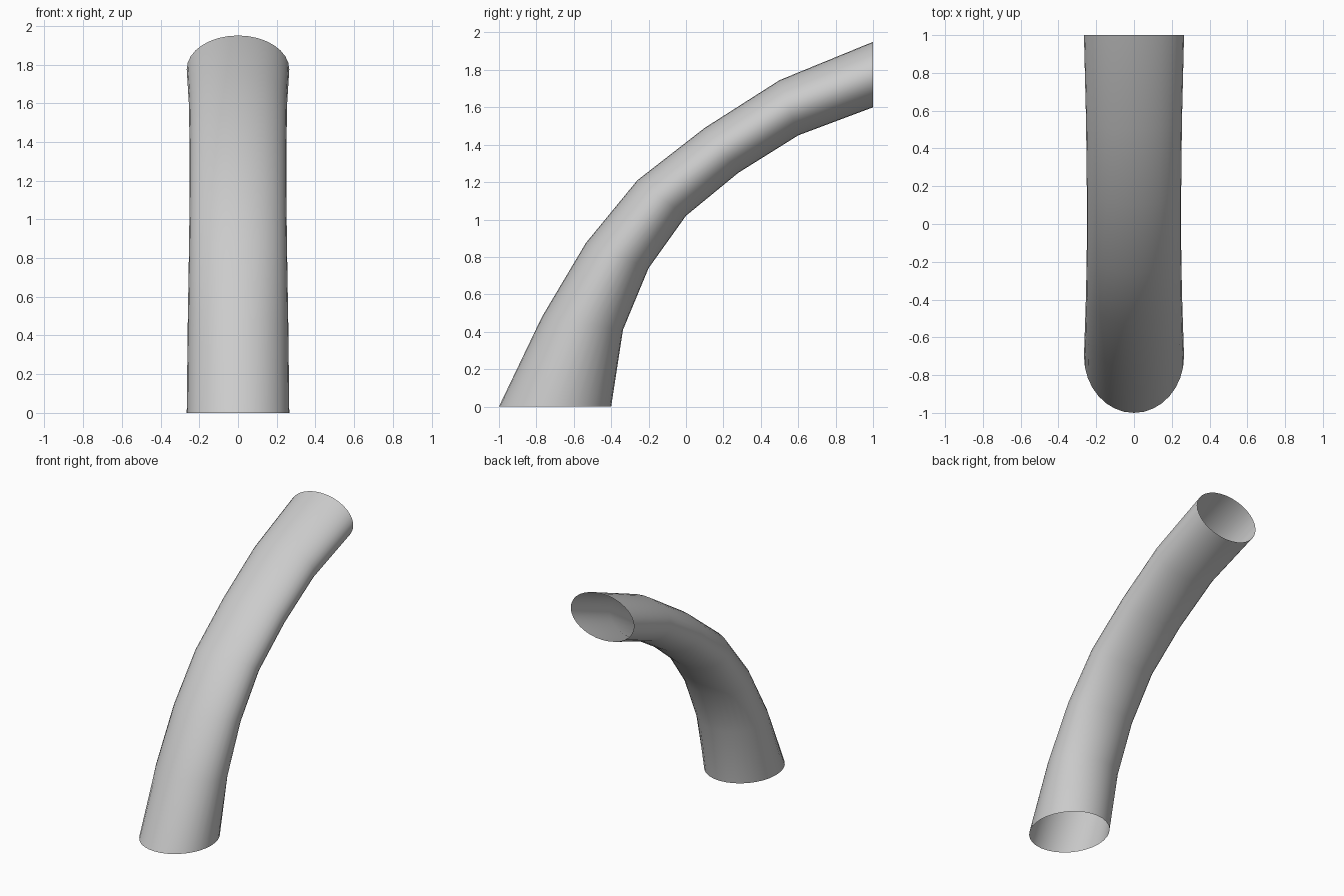
import bpy, bmesh
from math import cos, sin, pi
from mathutils import Vector

if "Cube" in bpy.data.objects:
    bpy.data.objects.remove(bpy.data.objects["Cube"])

SIDES = 32
# Side-view outline (y, z) of the outer and inner bend, and half width of each ring
outer = [(-1, 0), (-.77, .48), (-.535, .875), (-.26, 1.21), (.10, 1.49), (.50, 1.745), (1, 1.95)]
inner = [(-.40, 0), (-.337, .41), (-.20, .74), (0, 1.02), (.28, 1.25), (.60, 1.45), (1, 1.60)]
widths = [.265, .26, .254, .25, .25, .254, .265]

# Open bent tube: elliptical rings bridged together
bm = bmesh.new()
rings = []
for (yo, zo), (yi, zi), w in zip(outer, inner, widths):
    o, i = Vector((0, yo, zo)), Vector((0, yi, zi))
    mid, half = (o + i) / 2, (i - o) / 2
    angles = [2 * pi * k / SIDES for k in range(SIDES)]
    rings.append([bm.verts.new(mid + half * sin(a) + Vector((w * cos(a), 0, 0))) for a in angles])
for lo, hi in zip(rings, rings[1:]):
    for k in range(SIDES):
        n = (k + 1) % SIDES
        bm.faces.new((lo[k], lo[n], hi[n], hi[k])).smooth = True

mesh = bpy.data.meshes.new("bent_tube")
bm.to_mesh(mesh)
bm.free()
bpy.context.collection.objects.link(bpy.data.objects.new("bent_tube", mesh))
